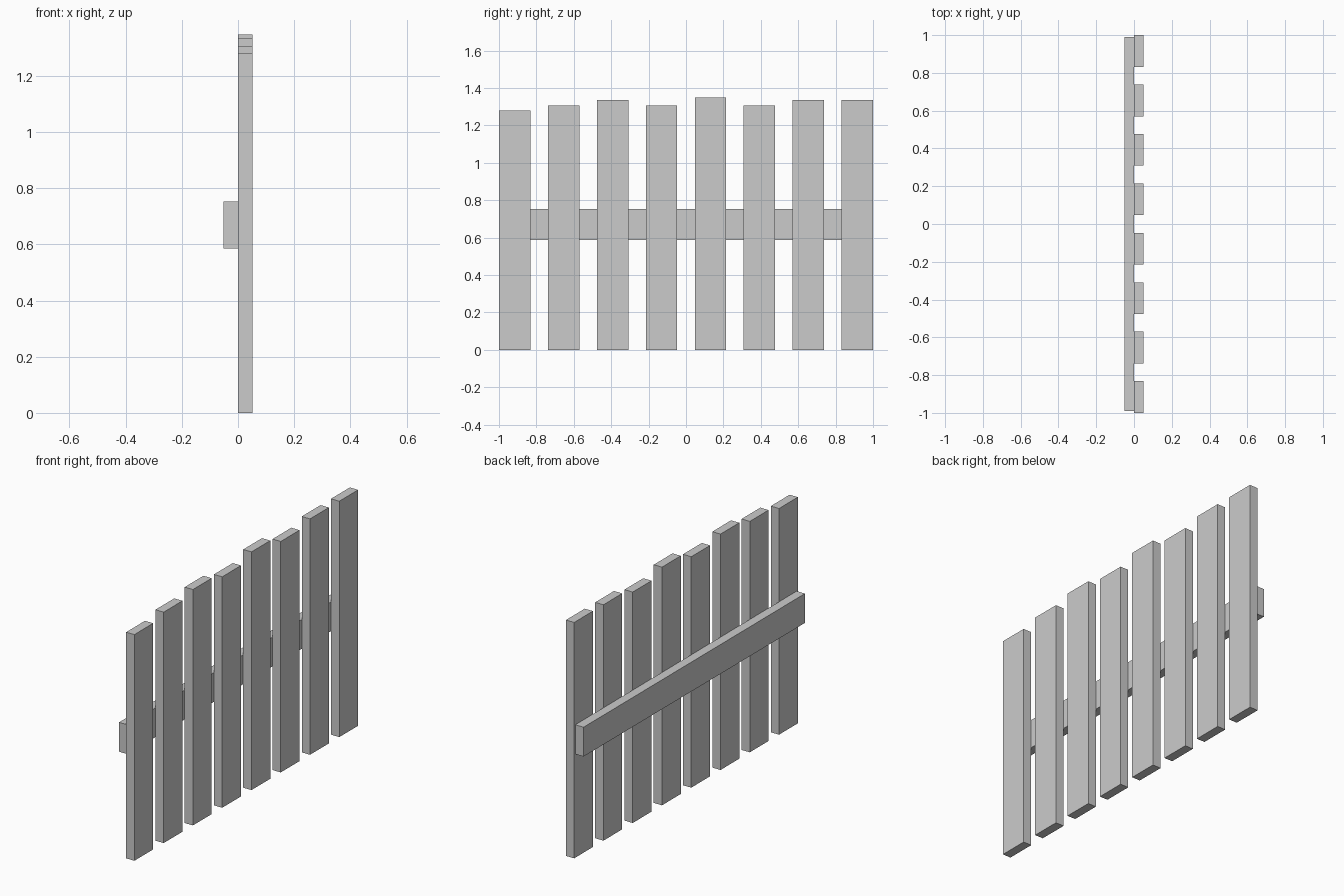
import bpy

if "Cube" in bpy.data.objects:
    bpy.data.objects.remove(bpy.data.objects["Cube"])


def box(name, x, y, z):
    """Axis-aligned box from (min, max) ranges."""
    bpy.ops.mesh.primitive_cube_add(
        size=1, location=[(a + b) / 2 for a, b in (x, y, z)])
    ob = bpy.context.object
    ob.name = name
    ob.scale = [b - a for a, b in (x, y, z)]
    bpy.ops.object.transform_apply(location=False, rotation=False, scale=True)
    return ob


# Upright pickets with uneven tops, evenly spaced along y
heights = [1.28, 1.307, 1.335, 1.307, 1.348, 1.307, 1.335, 1.335]
width = 0.168
pitch = (2 - width) / (len(heights) - 1)
for i, h in enumerate(heights):
    y0 = -1 + i * pitch
    box(f"picket_{i + 1}", (0, 0.0515), (y0, y0 + width), (0, h))

# Horizontal rail behind the pickets
box("rail", (-0.0515, 0), (-0.99, 0.99), (0.586, 0.752))
